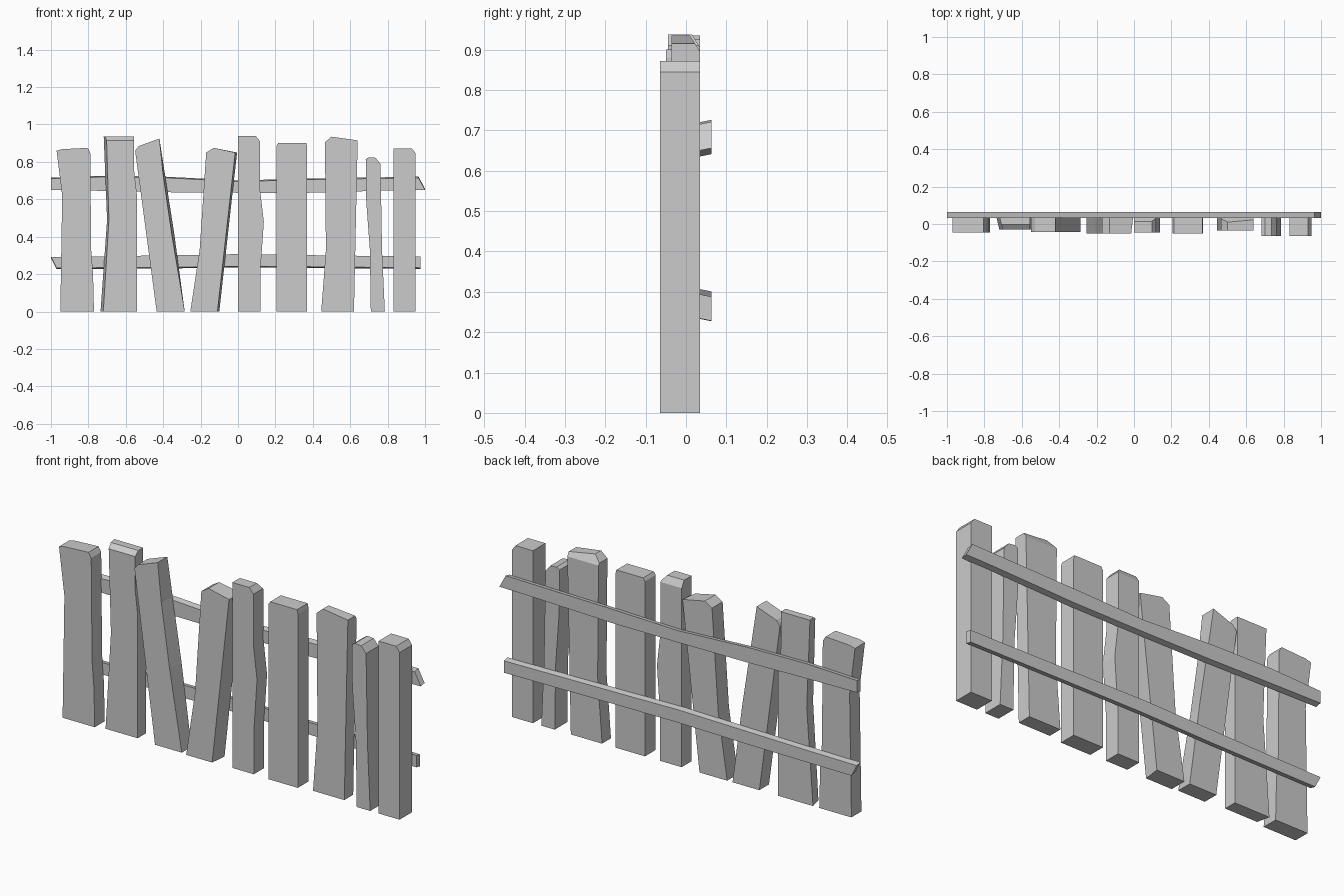
import bpy
import bmesh
from mathutils import Vector

default_cube = bpy.data.objects.get("Cube")
if default_cube:
    bpy.data.objects.remove(default_cube, do_unlink=True)

# One weathered grey for the whole fence
GREY = (0.6, 0.6, 0.6, 1.0)
wood = bpy.data.materials.new("weathered grey wood")
wood.use_nodes = True
wood.diffuse_color = GREY
wood.node_tree.nodes["Principled BSDF"].inputs["Base Color"].default_value = GREY

PLANK_BACK = 0.035
RAIL_BACK = 0.063


def slab(outline, front, back, shift=None):
    """Extrude an x/z outline from front to back; shift moves chosen front points in x."""
    shift = shift or {}
    bm = bmesh.new()
    near = [bm.verts.new((x + shift.get(i, 0), front, z)) for i, (x, z) in enumerate(outline)]
    far = [bm.verts.new((x, back, z)) for x, z in outline]
    bm.faces.new(near)
    bm.faces.new(far[::-1])
    for i in range(len(outline)):
        j = (i + 1) % len(outline)
        bm.faces.new((near[j], near[i], far[i], far[j]))
    return bm


def cut(bm, point, normal):
    """Slice a corner off and close the hole."""
    geometry = bm.verts[:] + bm.edges[:] + bm.faces[:]
    result = bmesh.ops.bisect_plane(bm, geom=geometry, plane_co=Vector(point),
                                    plane_no=Vector(normal), clear_outer=True)
    rim = [e for e in result["geom_cut"] if isinstance(e, bmesh.types.BMEdge)]
    bmesh.ops.contextual_create(bm, geom=rim)


def finish(bm, name):
    bmesh.ops.recalc_face_normals(bm, faces=bm.faces[:])
    mesh = bpy.data.meshes.new(name)
    bm.to_mesh(mesh)
    bm.free()
    mesh.materials.append(wood)
    obj = bpy.data.objects.new(name, mesh)
    bpy.context.collection.objects.link(obj)


def plank(name, front, outline, shift=None, chamfer=None):
    """Upright board; outline runs up the left edge, across the top and down the right."""
    bm = slab(outline, front, PLANK_BACK, shift)
    if chamfer:
        cut(bm, *chamfer)
    finish(bm, name)


def rail(name, top, bottom):
    """Long warped board behind the planks with a worn upper back edge."""
    bm = slab(top + bottom[::-1], PLANK_BACK - 0.002, RAIL_BACK)
    for vert in bm.verts:
        if vert.co.y > PLANK_BACK:
            vert.co.z += 0.006 if vert.co.z > 0.5 else -0.006
    finish(bm, name)


# Upright planks, from the right end to the left end
plank("plank_1", -0.045,
      [(-.95, 0), (-.94, .62), (-.97, .86), (-.94, .868), (-.805, .875),
       (-.79, .85), (-.785, .33), (-.775, .2), (-.77, 0)])
plank("plank_2", -0.03,
      [(-.735, 0), (-.7, .49), (-.718, .935), (-.555, .935), (-.555, .75),
       (-.54, .62), (-.54, 0)],
      shift={0: .015, 1: .01, 2: .015},
      chamfer=((0, -0.03, 0.915), (0, -0.6, 0.8)))
plank("plank_3", -0.042,
      [(-.435, 0), (-.55, .86), (-.53, .885), (-.42, .925), (-.39, .73),
       (-.34, .41), (-.285, 0)],
      shift={4: -.01, 5: -.014})
plank("plank_4", -0.05,
      [(-.255, 0), (-.205, .33), (-.17, .85), (-.13, .875), (-.005, .85),
       (-.1, 0)],
      shift={4: -.01, 5: -.01})
plank("plank_5", -0.045,
      [(0, 0), (0, .938), (.095, .938), (.118, .91), (.118, .65), (.138, .48),
       (.12, .22), (.12, 0)],
      chamfer=((0, 0.035, 0.905), (0, 0.8, 0.5)))
plank("plank_6", -0.05,
      [(.205, 0), (.205, .885), (.215, .9), (.365, .9), (.37, .88), (.37, 0)])
plank("plank_7", -0.036,
      [(.445, 0), (.47, .33), (.465, .905), (.5, .935), (.64, .915), (.635, .7),
       (.62, 0)],
      chamfer=((0, 0.035, 0.895), (0, 0.8, 0.5)))
plank("plank_8", -0.065,
      [(.71, 0), (.705, .33), (.685, .6), (.683, .815), (.7, .825), (.735, .822),
       (.762, .79), (.77, .33), (.785, 0)])
plank("plank_9", -0.065,
      [(.832, 0), (.832, .872), (.93, .872), (.95, .845), (.95, 0)])

# Horizontal rails, warped along their length
rail("upper_rail",
     [(-1, .71), (-.71, .72), (-.39, .715), (0, .695), (.38, .705), (.965, .715)],
     [(-1, .65), (-.71, .645), (-.39, .638), (0, .635), (.38, .635), (.84, .648), (1, .65)])
rail("lower_rail",
     [(-1, .292), (-.71, .295), (0, .307), (.33, .302), (.975, .294)],
     [(-.97, .233), (-.39, .236), (0, .242), (.33, .24), (.975, .234)])
